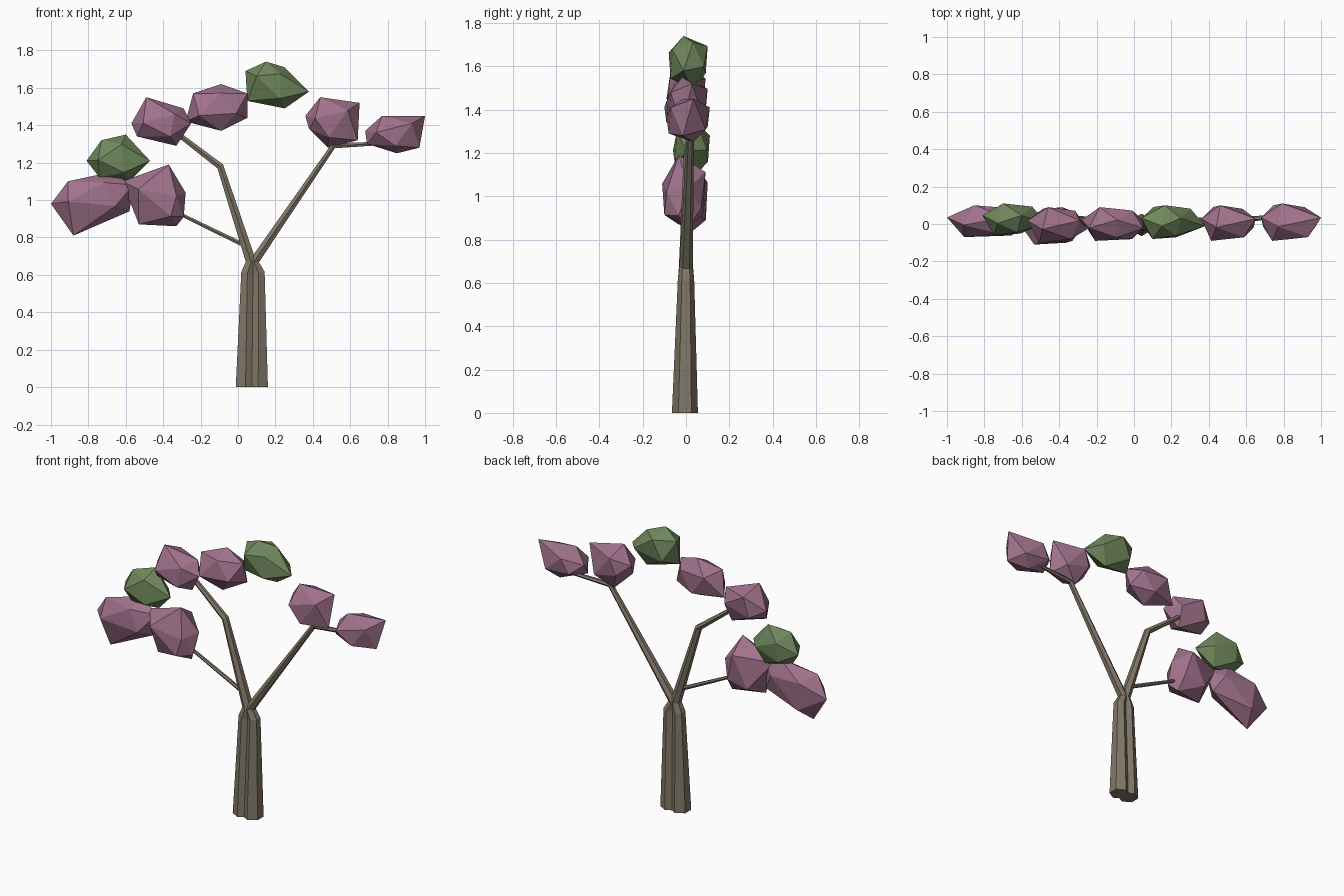
import bpy
import bmesh
import math
from mathutils import Vector

SIDES = 6

default_cube = bpy.data.objects.get("Cube")
if default_cube:
    bpy.data.objects.remove(default_cube, do_unlink=True)


def make_material(name, rgb):
    material = bpy.data.materials.new(name)
    material.use_nodes = True
    colour = (*rgb, 1)
    material.diffuse_color = colour
    shader = next(n for n in material.node_tree.nodes if n.type == 'BSDF_PRINCIPLED')
    shader.inputs["Base Color"].default_value = colour
    shader.inputs["Roughness"].default_value = 0.9
    return material


bark = make_material("brown bark", (0.22, 0.185, 0.135))
pink = make_material("dusty pink leaves", (0.35, 0.168, 0.26))
green = make_material("olive green leaves", (0.16, 0.245, 0.107))


def finish(name, bm, material):
    bmesh.ops.recalc_face_normals(bm, faces=bm.faces[:])
    mesh = bpy.data.meshes.new(name)
    bm.to_mesh(mesh)
    bm.free()
    mesh.materials.append(material)
    bpy.context.collection.objects.link(bpy.data.objects.new(name, mesh))


def limb(name, path):
    """Six-sided tapering tube through (x, y, z, radius) stations, with mitred bends."""
    bm = bmesh.new()
    points = [Vector(p[:3]) for p in path]
    rings = []
    for i, centre in enumerate(points):
        before = (centre - points[max(i - 1, 0)]).normalized()
        after = (points[min(i + 1, len(points) - 1)] - centre).normalized()
        tangent = (before + after).normalized()
        across = Vector((0, 1, 0)).cross(tangent).normalized()
        depth = tangent.cross(across)
        ring = []
        for k in range(SIDES):
            angle = math.tau * k / SIDES
            offset = across * math.sin(angle) + depth * math.cos(angle)
            spot = centre + offset * path[i][3]
            # The foot is cut level with the ground
            if i == 0 and centre.z == 0:
                spot.z = 0
            ring.append(bm.verts.new(spot))
        rings.append(ring)
    for low, high in zip(rings, rings[1:]):
        for k in range(SIDES):
            j = (k + 1) % SIDES
            bm.faces.new((low[k], low[j], high[j], high[k]))
    bm.faces.new(rings[0])
    bm.faces.new(rings[-1])
    finish(name, bm, bark)


def leaf_cluster(name, material, front, back, outline):
    """Flattened twenty-faced lump: a zigzag rim with a front and a back triangle."""
    bm = bmesh.new()
    rim = [Vector((x, 0, z)) for x, z in outline]
    centre = sum(rim, Vector()) / len(rim)
    middle = (front + back) / 2
    half = (back - front) / 2
    for i, corner in enumerate(rim):
        side = -1 if i % 2 == 0 else 1
        bulge = (1, 0.8, 0.9)[i // 2]
        corner.y = middle - side * half * 0.24
        cap = centre.lerp(corner, 0.6)
        cap.y = middle + side * half * bulge
        bm.verts.new(corner)
        bm.verts.new(cap)
    bmesh.ops.convex_hull(bm, input=bm.verts[:])
    finish(name, bm, material)


# Twin trunks, each running on into its main branch
limb("left_trunk", [(0.04, -0.005, 0, 0.06), (0.05, 0, 0.61, 0.038), (0.07, 0, 0.67, 0.033),
                    (-0.095, 0.01, 1.18, 0.021), (-0.33, 0.03, 1.36, 0.015)])
limb("right_trunk", [(0.108, -0.005, 0, 0.06), (0.11, 0, 0.61, 0.038), (0.085, 0, 0.67, 0.031),
                     (0.51, 0.02, 1.29, 0.017), (0.8, 0.04, 1.305, 0.01)])
limb("side_twig", [(0.04, 0, 0.755, 0.013), (-0.35, 0, 0.945, 0.01)])

# Leaf clusters, from the left end of the crown to the right end
leaf_cluster("low_outer_leaves", pink, -0.07, 0.1,
             [(-1, 0.98), (-0.91, 1.1), (-0.68, 1.15), (-0.56, 1.08), (-0.58, 0.94), (-0.88, 0.81)])
leaf_cluster("low_inner_leaves", pink, -0.11, 0.09,
             [(-0.62, 1.1), (-0.37, 1.19), (-0.28, 1.04), (-0.29, 0.91), (-0.33, 0.86), (-0.53, 0.87)])
leaf_cluster("low_green_leaves", green, -0.06, 0.11,
             [(-0.81, 1.21), (-0.73, 1.32), (-0.6, 1.35), (-0.47, 1.21), (-0.58, 1.1), (-0.74, 1.12)])
leaf_cluster("upper_side_leaves", pink, -0.1, 0.09,
             [(-0.57, 1.41), (-0.49, 1.55), (-0.29, 1.49), (-0.25, 1.41), (-0.33, 1.29), (-0.54, 1.34)])
leaf_cluster("upper_middle_leaves", pink, -0.09, 0.09,
             [(-0.28, 1.42), (-0.24, 1.57), (-0.09, 1.62), (0.05, 1.57), (0.05, 1.44), (-0.09, 1.37)])
leaf_cluster("top_green_leaves", green, -0.08, 0.1,
             [(0.04, 1.69), (0.15, 1.74), (0.25, 1.71), (0.38, 1.58), (0.25, 1.49), (0.05, 1.53)])
leaf_cluster("right_inner_leaves", pink, -0.09, 0.1,
             [(0.36, 1.45), (0.44, 1.55), (0.65, 1.52), (0.64, 1.32), (0.48, 1.28), (0.38, 1.38)])
leaf_cluster("right_outer_leaves", pink, -0.09, 0.11,
             [(0.68, 1.37), (0.77, 1.45), (1, 1.45), (0.97, 1.28), (0.85, 1.25), (0.69, 1.3)])
